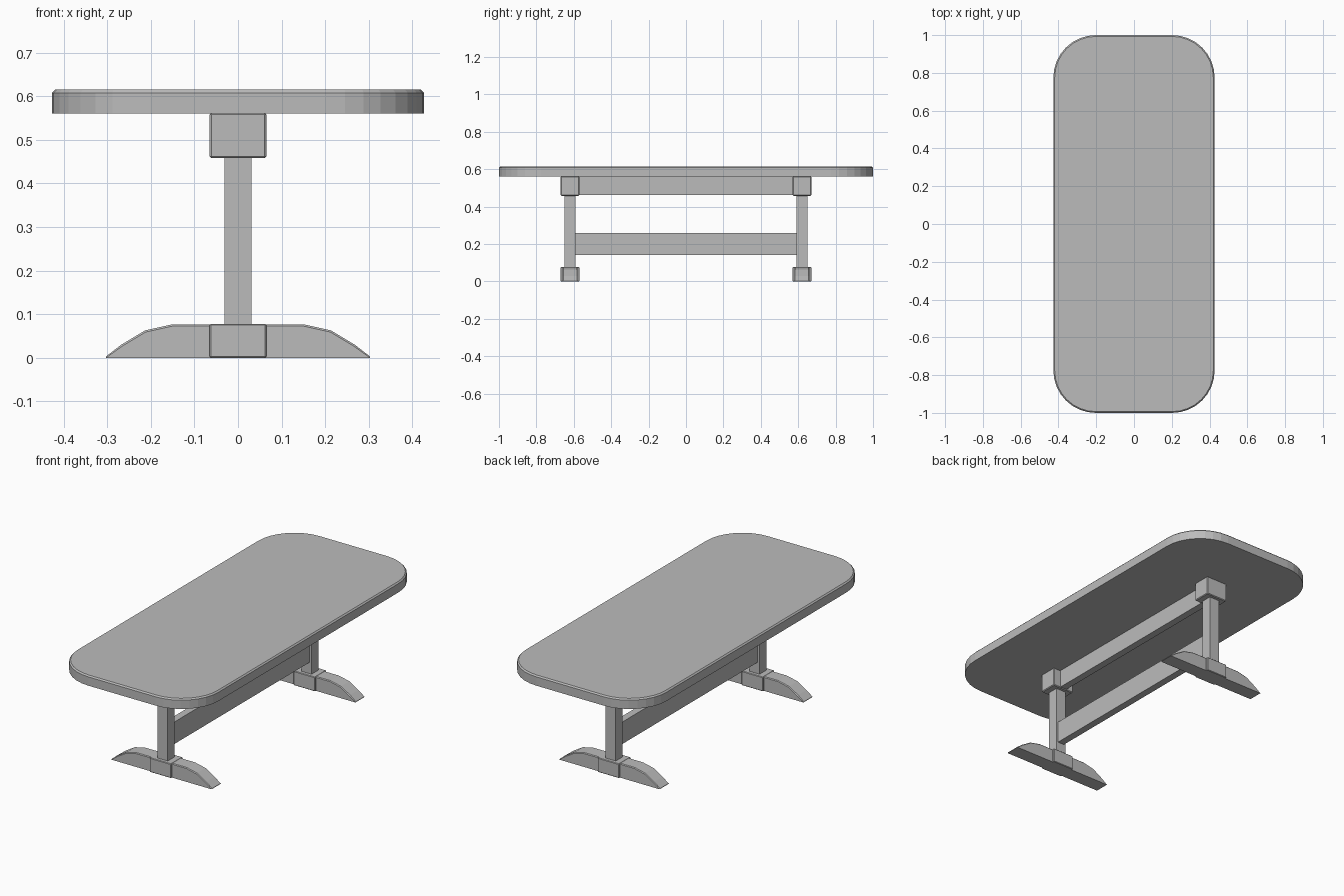
import bpy, bmesh, math

cube = bpy.data.objects.get("Cube")
if cube:
    bpy.data.objects.remove(cube, do_unlink=True)

grey = bpy.data.materials.new("plain_grey")
grey.use_nodes = True
colour = (0.5, 0.5, 0.5, 1)
grey.diffuse_color = colour
grey.node_tree.nodes["Principled BSDF"].inputs["Base Color"].default_value = colour


def finish(name, bm):
    bmesh.ops.recalc_face_normals(bm, faces=bm.faces)
    mesh = bpy.data.meshes.new(name)
    bm.to_mesh(mesh)
    bm.free()
    mesh.materials.append(grey)
    obj = bpy.data.objects.new(name, mesh)
    bpy.context.collection.objects.link(obj)
    return obj


def prism(bm, points, direction):
    """Extrude a closed outline along a direction."""
    face = bm.faces.new([bm.verts.new(p) for p in points])
    new = bmesh.ops.extrude_face_region(bm, geom=[face])["geom"]
    verts = [g for g in new if isinstance(g, bmesh.types.BMVert)]
    bmesh.ops.translate(bm, verts=verts, vec=direction)


def bevel(bm, edges, width):
    bmesh.ops.bevel(bm, geom=edges, offset=width, segments=1, affect='EDGES')


def box(name, x, y0, y1, z0, z1, chamfer=0):
    """Box centred on x = 0 with half width x."""
    bm = bmesh.new()
    prism(bm, [(-x, y0, z0), (x, y0, z0), (x, y1, z0), (-x, y1, z0)], (0, 0, z1 - z0))
    if chamfer:
        bevel(bm, bm.edges[:], chamfer)
    return finish(name, bm)


# Rounded table top with a chamfered upper rim
HX, HY, R, STEPS = 0.427, 1.0, 0.225, 8
LOW, HIGH = 0.56, 0.615
outline = []
for corner, (sx, sy) in enumerate([(1, 1), (-1, 1), (-1, -1), (1, -1)]):
    for i in range(STEPS + 1):
        a = math.pi / 2 * (corner + i / STEPS)
        outline.append((sx * (HX - R) + R * math.cos(a), sy * (HY - R) + R * math.sin(a), LOW))
bm = bmesh.new()
prism(bm, outline, (0, 0, HIGH - LOW))
bevel(bm, [e for e in bm.edges if all(v.co.z > HIGH - 0.001 for v in e.verts)], 0.007)
finish("table_top", bm)

# Trestle at each end: cap block, post, foot block and arched foot
half_profile = [(0.303, 0), (0.303, 0.003), (0.268, 0.03), (0.213, 0.063), (0.15, 0.077)]
profile = half_profile + [(-x, z) for x, z in reversed(half_profile)]
for end, side in (("front", -1), ("back", 1)):
    mid = side * 0.62
    box(end + "_cap_block", 0.065, mid - 0.05, mid + 0.05, 0.458, 0.562, 0.004)
    box(end + "_post", 0.031, mid - 0.03, mid + 0.03, 0.07, 0.465)
    box(end + "_foot_block", 0.065, mid - 0.05, mid + 0.05, 0, 0.078, 0.003)
    bm = bmesh.new()
    prism(bm, [(x, mid - 0.04, z) for x, z in profile], (0, 0.08, 0))
    rim = [e for e in bm.edges if abs(e.verts[0].co.y - e.verts[1].co.y) < 0.001
           and max(v.co.z for v in e.verts) > 0.01]
    bevel(bm, rim, 0.004)
    finish(end + "_foot", bm)

# Long rails joining the trestles
box("upper_rail", 0.02, -0.575, 0.575, 0.462, 0.561)
box("lower_stretcher", 0.02, -0.595, 0.595, 0.14, 0.26)
